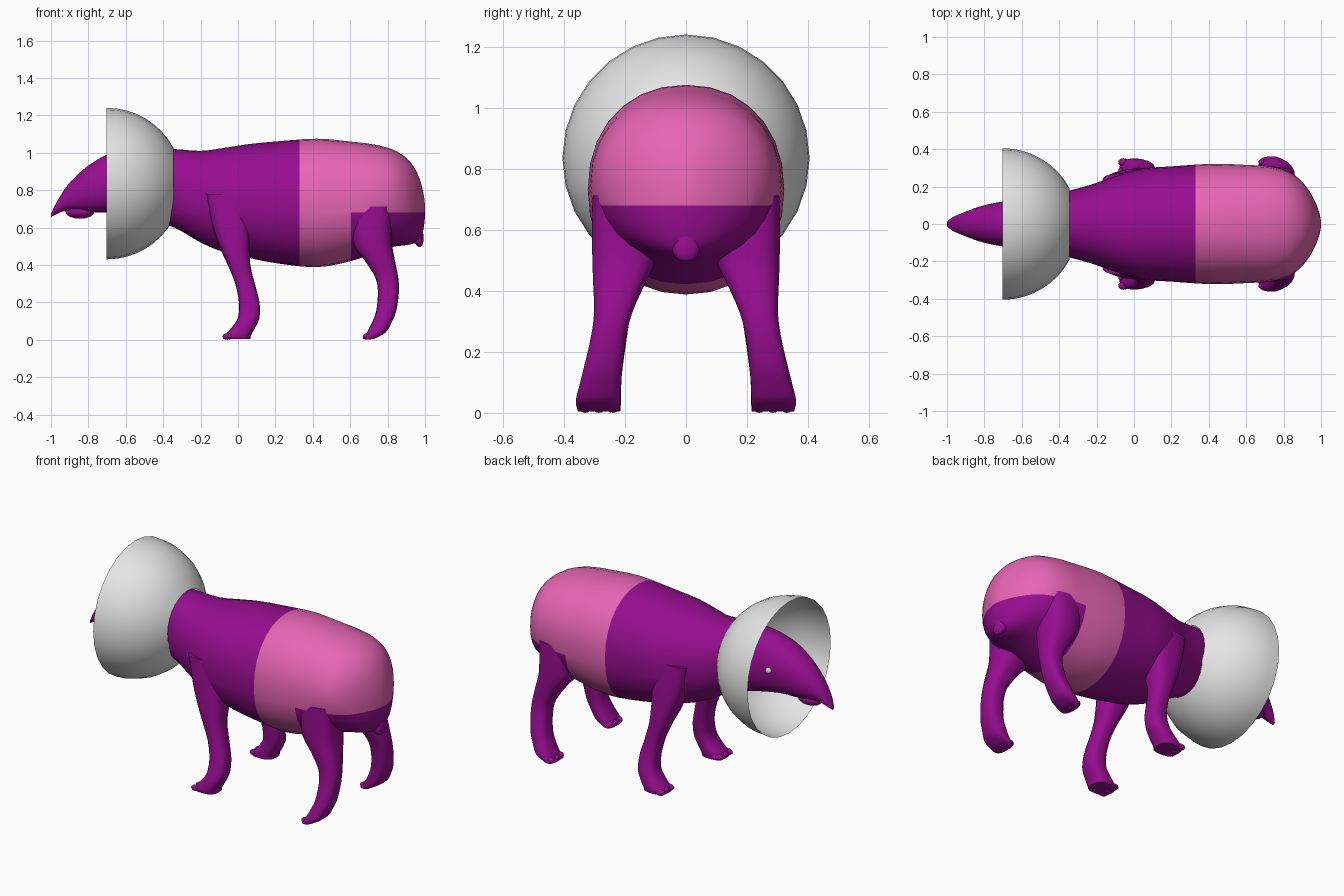
import bpy, bmesh, math
from mathutils import Vector

if "Cube" in bpy.data.objects:
    bpy.data.objects.remove(bpy.data.objects["Cube"])


def mat(name, rgb):
    m = bpy.data.materials.new(name)
    m.diffuse_color = (*rgb, 1)
    m.use_nodes = True
    m.node_tree.nodes["Principled BSDF"].inputs["Base Color"].default_value = m.diffuse_color
    return m


PURPLE = mat("purple", (0.31, 0.004, 0.28))
PINK = mat("pink", (0.80, 0.13, 0.46))
WHITE = mat("off_white", (0.78, 0.78, 0.78))


def resample(rows, steps):
    """Catmull-Rom interpolation between rows of section numbers."""
    out = []
    for i in range(len(rows) - 1):
        a, b, c, d = (rows[min(max(i + k, 0), len(rows) - 1)] for k in (-1, 0, 1, 2))
        for s in range(steps):
            t = s / steps
            out.append([0.5 * (2 * q + (r - p) * t + (2 * p - 5 * q + 4 * r - v) * t * t
                               + (3 * q - p - 3 * r + v) * t ** 3)
                        for p, q, r, v in zip(a, b, c, d)])
    return out + [list(rows[-1])]


def ring(u0, u1, v0, v1, n, power):
    """Superellipse filling the box u0..u1, v0..v1."""
    pts = []
    for i in range(n):
        a = 2 * math.pi * i / n
        c, s = math.cos(a), math.sin(a)
        pts.append(((u0 + u1) / 2 + (u1 - u0) / 2 * math.copysign(abs(c) ** (2 / power), c),
                    (v0 + v1) / 2 + (v1 - v0) / 2 * math.copysign(abs(s) ** (2 / power), s)))
    return pts


def loft(rings, caps=True):
    bm = bmesh.new()
    vs = [[bm.verts.new(p) for p in r] for r in rings]
    n = len(vs[0])
    for a, b in zip(vs, vs[1:]):
        for i in range(n):
            bm.faces.new((a[i], a[(i + 1) % n], b[(i + 1) % n], b[i]))
    if caps:
        bm.faces.new(vs[0])
        bm.faces.new(vs[-1])
    bmesh.ops.recalc_face_normals(bm, faces=bm.faces)
    return bm


def finish(name, bm, mats, mirror=False, angle=50):
    me = bpy.data.meshes.new(name)
    bm.to_mesh(me)
    bm.free()
    for m in mats:
        me.materials.append(m)
    ob = bpy.data.objects.new(name, me)
    bpy.context.collection.objects.link(ob)
    bpy.ops.object.select_all(action='DESELECT')
    ob.select_set(True)
    bpy.context.view_layer.objects.active = ob
    bpy.ops.object.shade_smooth_by_angle(angle=math.radians(angle))
    if mirror:
        ob.modifiers.new("mirror", 'MIRROR').use_axis = (False, True, False)
    return ob


def blob(bm, centre, size, u=14, v=8):
    vs = bmesh.ops.create_uvsphere(bm, u_segments=u, v_segments=v, radius=1)["verts"]
    bmesh.ops.scale(bm, vec=size, verts=vs)
    bmesh.ops.translate(bm, vec=centre, verts=vs)


# body with neck, head and snout: x, bottom, top, half width
body = [(-1.0, .655, .675, .012), (-.97, .672, .735, .036), (-.92, .69, .815, .058),
        (-.85, .685, .89, .085), (-.78, .68, .945, .105), (-.70, .68, .99, .12),
        (-.60, .665, 1.02, .13), (-.48, .64, 1.03, .15), (-.34, .60, 1.02, .18),
        (-.20, .52, 1.01, .22), (-.08, .47, 1.025, .265), (.05, .44, 1.045, .297),
        (.20, .41, 1.06, .308), (.42, .388, 1.075, .322), (.60, .42, 1.06, .316),
        (.72, .46, 1.045, .308), (.82, .495, 1.02, .283), (.89, .505, .98, .235),
        (.94, .515, .925, .172), (.975, .54, .85, .105), (.993, .60, .775, .05),
        (1.0, .66, .72, .015)]
bm = loft([[(x, y, z) for y, z in ring(-w, w, b, t, 28, 2.15)]
           for x, b, t, w in resample(body, 3)])
for co, no in (((.33, 0, 0), (1, 0, 0)), ((.605, 0, 0), (1, 0, 0)), ((0, 0, .68), (0, 0, 1))):
    bmesh.ops.bisect_plane(bm, geom=bm.verts[:] + bm.edges[:] + bm.faces[:],
                           plane_co=co, plane_no=no, dist=1e-5)
# pink saddle behind x = 0.33, except the low hindquarters
for f in bm.faces:
    c = f.calc_center_median()
    f.material_index = int(c.x > .33 and not (c.x > .605 and c.z < .68))
finish("body", bm, [PURPLE, PINK])

# lower jaw under the overhanging snout
bm = bmesh.new()
blob(bm, (-.845, 0, .685), (.08, .05, .038))
finish("lower_jaw", bm, [PURPLE])

# legs: z, x range, y range
front = [(.78, -.17, .05, .18, .27), (.62, -.14, .06, .13, .285), (.50, -.10, .062, .13, .292),
         (.40, -.055, .066, .165, .296), (.30, -.015, .09, .185, .30), (.20, .005, .115, .20, .315),
         (.12, .0, .115, .21, .335), (.07, -.03, .095, .212, .345), (.025, -.07, .07, .213, .35),
         (.005, -.08, .068, .215, .345)]
rear = [(.712, .61, .81, .19, .306), (.60, .605, .82, .10, .309), (.50, .62, .825, .10, .308),
        (.42, .68, .84, .135, .305), (.33, .735, .857, .175, .302), (.25, .748, .86, .195, .312),
        (.15, .738, .845, .208, .335), (.09, .715, .82, .212, .35), (.04, .69, .79, .214, .362),
        (.005, .665, .73, .216, .355)]
for name, rows, toe_x in (("front_legs", front, -.055), ("rear_legs", rear, .695)):
    bm = loft([[(x, y, z) for x, y in ring(x0, x1, y0, y1, 18, 2.8)]
               for z, x0, x1, y0, y1 in resample(rows, 3)])
    # toes
    for y in (.24, .285, .33):
        blob(bm, (toe_x, y, .018), (.03, .022, .018), 10, 6)
    finish(name, bm, [PURPLE], mirror=True)

# tail stub
bm = loft([[(x, y, z) for x, y in ring(x0, x1, -w, w, 14, 2.3)]
           for z, x0, x1, w in resample([(.62, .90, .985, .03), (.57, .91, .99, .042),
                                         (.53, .93, .992, .045), (.505, .955, .985, .03),
                                         (.497, .965, .978, .012)], 2)])
finish("tail", bm, [PURPLE])

# bowl-shaped collar: truncated hemisphere open toward the head
R, N = .405, 28
end = math.asin(.357 / R)
bm = loft([[(-.702 + R * math.sin(a), R * math.cos(a) * math.cos(2 * math.pi * i / N),
             .835 + R * math.cos(a) * math.sin(2 * math.pi * i / N)) for i in range(N)]
           for a in (end * k / 8 for k in range(9))], caps=False)
finish("collar", bm, [WHITE])

# eyes
bm = bmesh.new()
blob(bm, (-.65, .124, .85), (.018, .018, .018))
finish("eyes", bm, [WHITE], mirror=True)
